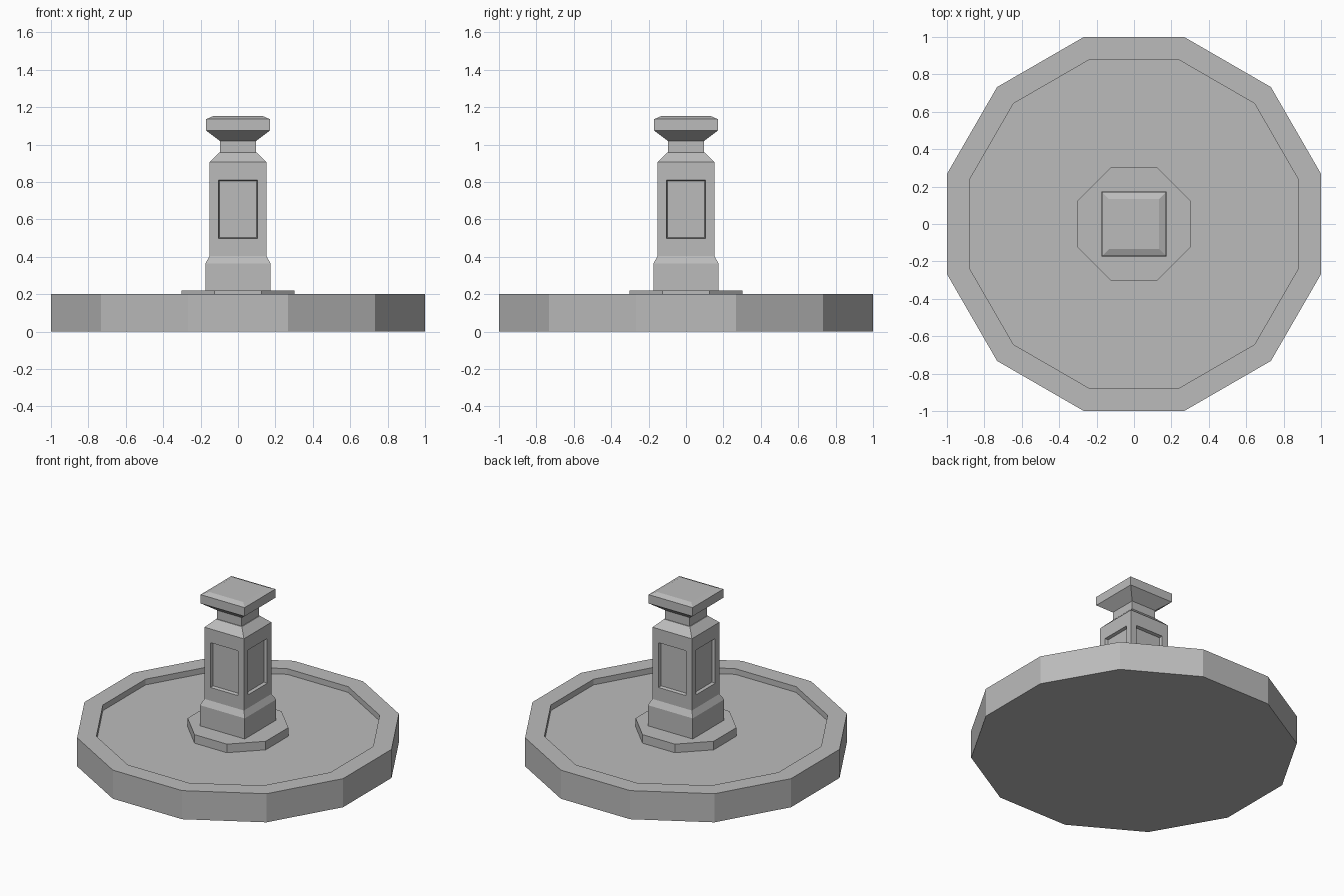
import bpy, bmesh, math

cube = bpy.data.objects.get("Cube")
if cube:
    bpy.data.objects.remove(cube, do_unlink=True)

stone = bpy.data.materials.new("grey_stone")
stone.use_nodes = True
grey = (0.5, 0.5, 0.5, 1)
stone.diffuse_color = grey
stone.node_tree.nodes["Principled BSDF"].inputs["Base Color"].default_value = grey


def stack(sides, profile):
    """Loft flat-sided rings; profile holds (half width, height) pairs."""
    bm = bmesh.new()
    rings = []
    for half, z in profile:
        r = half / math.cos(math.pi / sides)
        angles = [(i + 0.5) * math.tau / sides for i in range(sides)]
        rings.append([bm.verts.new((r * math.cos(a), r * math.sin(a), z)) for a in angles])
    for low, high in zip(rings, rings[1:]):
        for i in range(sides):
            j = (i + 1) % sides
            bm.faces.new((low[i], low[j], high[j], high[i]))
    bm.faces.new(rings[0][::-1])
    bm.faces.new(rings[-1])
    bm.normal_update()
    return bm


def finish(bm, name):
    mesh = bpy.data.meshes.new(name)
    bm.to_mesh(mesh)
    bm.free()
    mesh.materials.append(stone)
    bpy.context.collection.objects.link(bpy.data.objects.new(name, mesh))


# Round basin with a raised rim
FLOOR = 0.16
finish(stack(12, [(1, 0), (1, 0.2), (0.88, 0.2), (0.88, FLOOR)]), "basin")

# Octagonal plinth
finish(stack(8, [(0.302, FLOOR), (0.302, 0.22)]), "plinth")

# Square pillar: foot, shaft, neck and cap
SHAFT = 0.152
pillar = stack(4, [
    (0.174, 0.22), (0.174, 0.364), (SHAFT, 0.405), (SHAFT, 0.906),
    (0.1, 0.957), (0.095, 0.957), (0.095, 1.018),
    (0.17, 1.075), (0.17, 1.136), (0.134, 1.152)])

# Sunken panel on each side of the shaft
panels = [f for f in pillar.faces
          if abs(f.normal.z) < 0.01 and 0.6 < f.calc_center_median().z < 0.7]
bmesh.ops.inset_individual(pillar, faces=panels, thickness=SHAFT - 0.086)
for face in panels:
    middle = face.calc_center_median().z
    for v in face.verts:
        v.co.z = 0.81 if v.co.z > middle else 0.497
bmesh.ops.inset_individual(pillar, faces=panels, thickness=0.008, depth=-0.02)
finish(pillar, "pillar")
